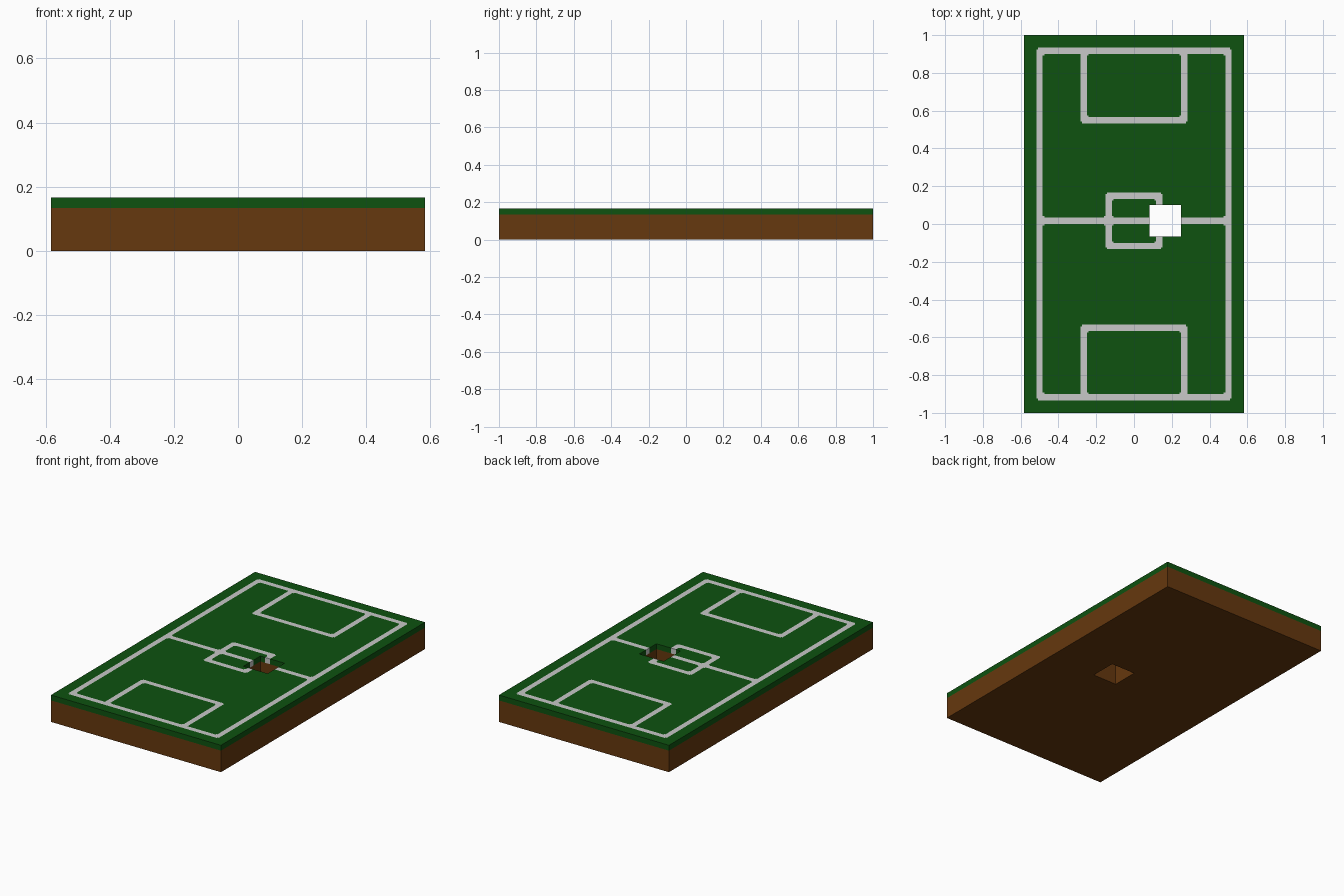
import bpy, bmesh

if "Cube" in bpy.data.objects:
    bpy.data.objects.remove(bpy.data.objects["Cube"])

U = 1 / 60          # modelling unit: the board is 70 x 120 x 10 units
HOLE = (5, 15, -4, 6)


def material(name, rgb):
    m = bpy.data.materials.new(name)
    m.diffuse_color = (*rgb, 1)
    m.use_nodes = True
    m.node_tree.nodes["Principled BSDF"].inputs["Base Color"].default_value = m.diffuse_color
    return m


green = material("grass green", (0.0044, 0.084, 0.0050))
white = material("line white", (0.58, 0.58, 0.58))
brown = material("soil brown", (0.133, 0.040, 0.0044))


def inside(r, x, y, notch=0.0):
    """Point in rectangle (x0, x1, y0, y1), with small square corner notches."""
    dx, dy = min(x - r[0], r[1] - x), min(y - r[2], r[3] - y)
    return dx > 0 and dy > 0 and not (dx < notch and dy < notch)


# Painted frames: outer rectangle and the grass areas left inside it
N = 0.5
FRAMES = [
    ((-31, 31, -56, 56), [(-29, 29, 2, 54), (-29, 29, -54, 0)]),    # touch lines
    ((-17, 17, 32, 56), [(-15, 15, 34, 54)]),                       # far box
    ((-17, 17, -56, -32), [(-15, 15, -54, -34)]),                   # near box
    ((-9, 9, -8, 10), [(-7, 7, 2, 8), (-7, 7, -6, 0)]),             # centre ring
]
# Little fillets where the halfway line meets the ring
FILLETS = [(-9.5, -9, 2, 2.5), (-9.5, -9, -0.5, 0)]


def is_line(x, y):
    if any(inside(f, x, y) for f in FILLETS):
        return True
    return any(inside(o, x, y, N) and not any(inside(i, x, y, N) for i in inner)
               for o, inner in FRAMES)


def slab(name, xs, ys, z0, z1, mats, rule, top, bottom):
    """Slab of rectangular cells with the hole left out, coloured by a rule."""
    bm = bmesh.new()
    cache = {}

    def vert(x, y, z):
        if (x, y, z) not in cache:
            cache[x, y, z] = bm.verts.new((x * U, y * U, z * U))
        return cache[x, y, z]

    def solid(i, j):
        if not (0 <= i < len(xs) - 1 and 0 <= j < len(ys) - 1):
            return False
        return not inside(HOLE, (xs[i] + xs[i + 1]) / 2, (ys[j] + ys[j + 1]) / 2)

    for i in range(len(xs) - 1):
        for j in range(len(ys) - 1):
            if not solid(i, j):
                continue
            a, b, c, d = xs[i], xs[i + 1], ys[j], ys[j + 1]
            mat = rule((a + b) / 2, (c + d) / 2)
            ring = [(a, c), (b, c), (b, d), (a, d)]
            faces = []
            if top:
                faces.append([(*p, z1) for p in ring])
            if bottom:
                faces.append([(*p, z0) for p in reversed(ring)])
            for k, (di, dj) in enumerate([(0, -1), (1, 0), (0, 1), (-1, 0)]):
                if not solid(i + di, j + dj):
                    p, q = ring[k], ring[(k + 1) % 4]
                    faces.append([(*p, z0), (*q, z0), (*q, z1), (*p, z1)])
            for f in faces:
                bm.faces.new([vert(*v) for v in f]).material_index = mat
    me = bpy.data.meshes.new(name)
    bm.to_mesh(me)
    bm.free()
    for m in mats:
        me.materials.append(m)
    ob = bpy.data.objects.new(name, me)
    bpy.context.collection.objects.link(ob)
    return ob


# Cut positions for the turf, taken from every painted edge and its notches
xs, ys = {-35, 35, *HOLE[:2]}, {-60, 60, *HOLE[2:]}
for outer, inner in FRAMES:
    for r in [outer] + inner:
        xs.update((r[0], r[0] + N, r[1] - N, r[1]))
        ys.update((r[2], r[2] + N, r[3] - N, r[3]))
for r in FILLETS:
    xs.update(r[:2])
    ys.update(r[2:])

# Soil block below, painted turf on top
slab("soil_block", [-35, 5, 15, 35], [-60, -4, 6, 60], 0, 8,
     [brown], lambda x, y: 0, top=False, bottom=True)
slab("turf_with_lines", sorted(xs), sorted(ys), 8, 10,
     [green, white], lambda x, y: int(is_line(x, y)), top=True, bottom=False)
